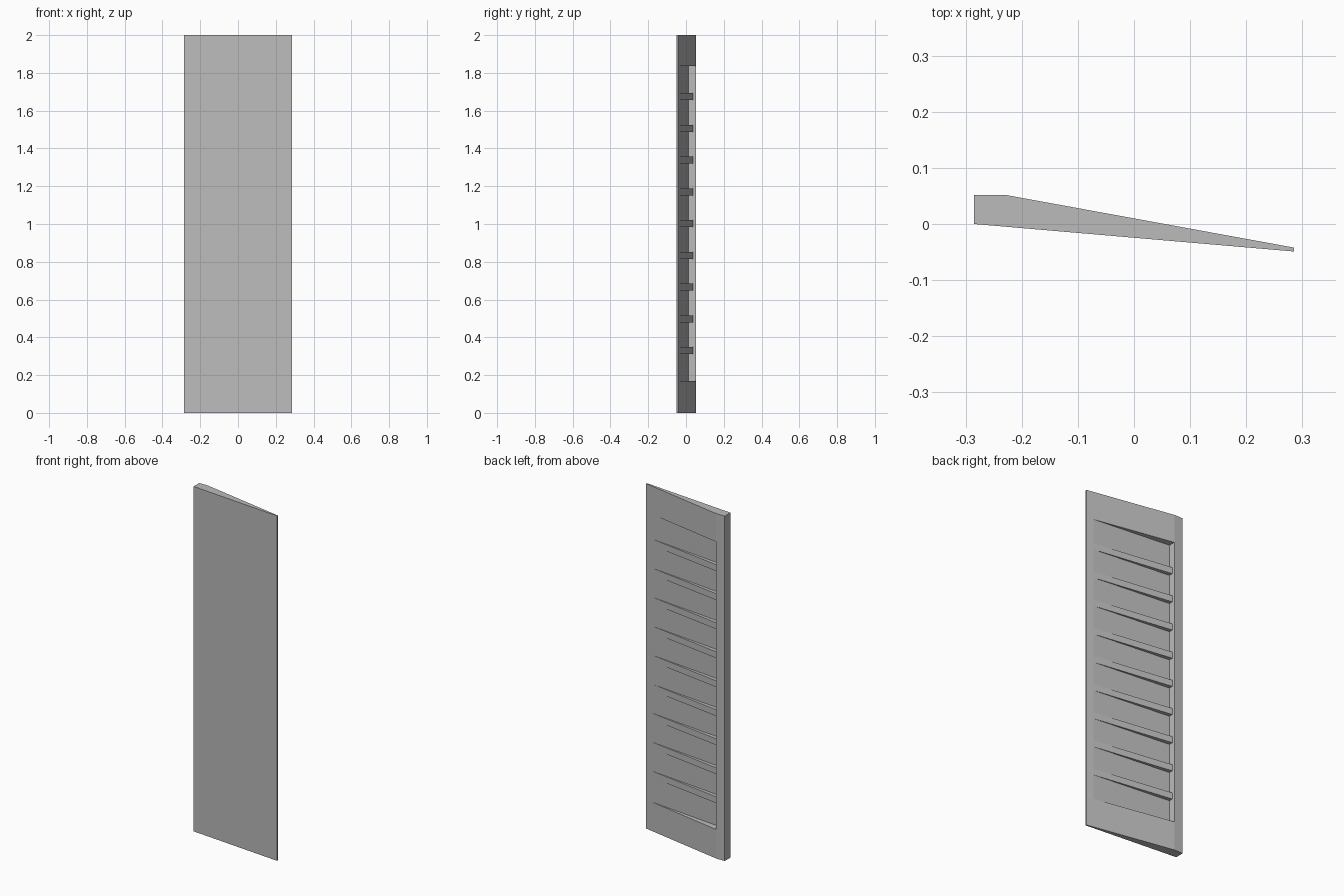
import bpy, bmesh

if "Cube" in bpy.data.objects:
    bpy.data.objects.remove(bpy.data.objects["Cube"])

grey = bpy.data.materials.new("plain_grey")
grey.diffuse_color = (0.5, 0.5, 0.5, 1)
grey.use_nodes = True
grey.node_tree.nodes["Principled BSDF"].inputs["Base Color"].default_value = grey.diffuse_color


def prism(name, profile, z0, z1):
    """Extrude an xy profile (counter-clockwise) from z0 to z1."""
    bm = bmesh.new()
    low = bm.faces.new([bm.verts.new((x, y, z0)) for x, y in profile])
    ext = bmesh.ops.extrude_face_region(bm, geom=[low])
    top = [v for v in ext["geom"] if isinstance(v, bmesh.types.BMVert)]
    bmesh.ops.translate(bm, verts=top, vec=(0, 0, z1 - z0))
    bmesh.ops.recalc_face_normals(bm, faces=bm.faces)
    mesh = bpy.data.meshes.new(name)
    bm.to_mesh(mesh)
    bm.free()
    mesh.materials.append(grey)
    obj = bpy.data.objects.new(name, mesh)
    bpy.context.collection.objects.link(obj)
    return obj


# Wedge-shaped panel, thick at the left edge and thin at the right
panel = prism("wedge_panel", [(-0.285, 0), (0.285, -0.049), (0.285, -0.042),
                              (-0.23, 0.052), (-0.285, 0.052)], 0, 2)

# Shallow tapering recess in the back
WALL = -0.229
TIP = (0.245, -0.0347)
slope = (TIP[1] - 0.012) / (TIP[0] - WALL)
cutter = prism("recess_cutter", [(WALL, 0.012), (0.32, 0.012 + slope * (0.32 - WALL)),
                                 (0.32, 0.12), (WALL, 0.12)], 0.168, 1.836)
cutter.hide_render = True
mod = panel.modifiers.new("recess", 'BOOLEAN')
mod.operation = 'DIFFERENCE'
mod.solver = 'EXACT'
mod.object = cutter
bpy.context.view_layer.objects.active = panel
bpy.ops.object.modifier_apply(modifier="recess")
bpy.data.objects.remove(cutter)

# Nine tapered ribs across the recess, set lower than the panel's back face
for i in range(9):
    z = 1.002 + (i - 4) * 0.1682
    prism(f"stiffening_rib_{i + 1}", [(WALL - 0.006, 0.006), (0.236, -0.037),
                                      (TIP[0] - 0.003, TIP[1] + 0.0004),
                                      (WALL - 0.006, 0.0367)], z - 0.0185, z + 0.0185)
